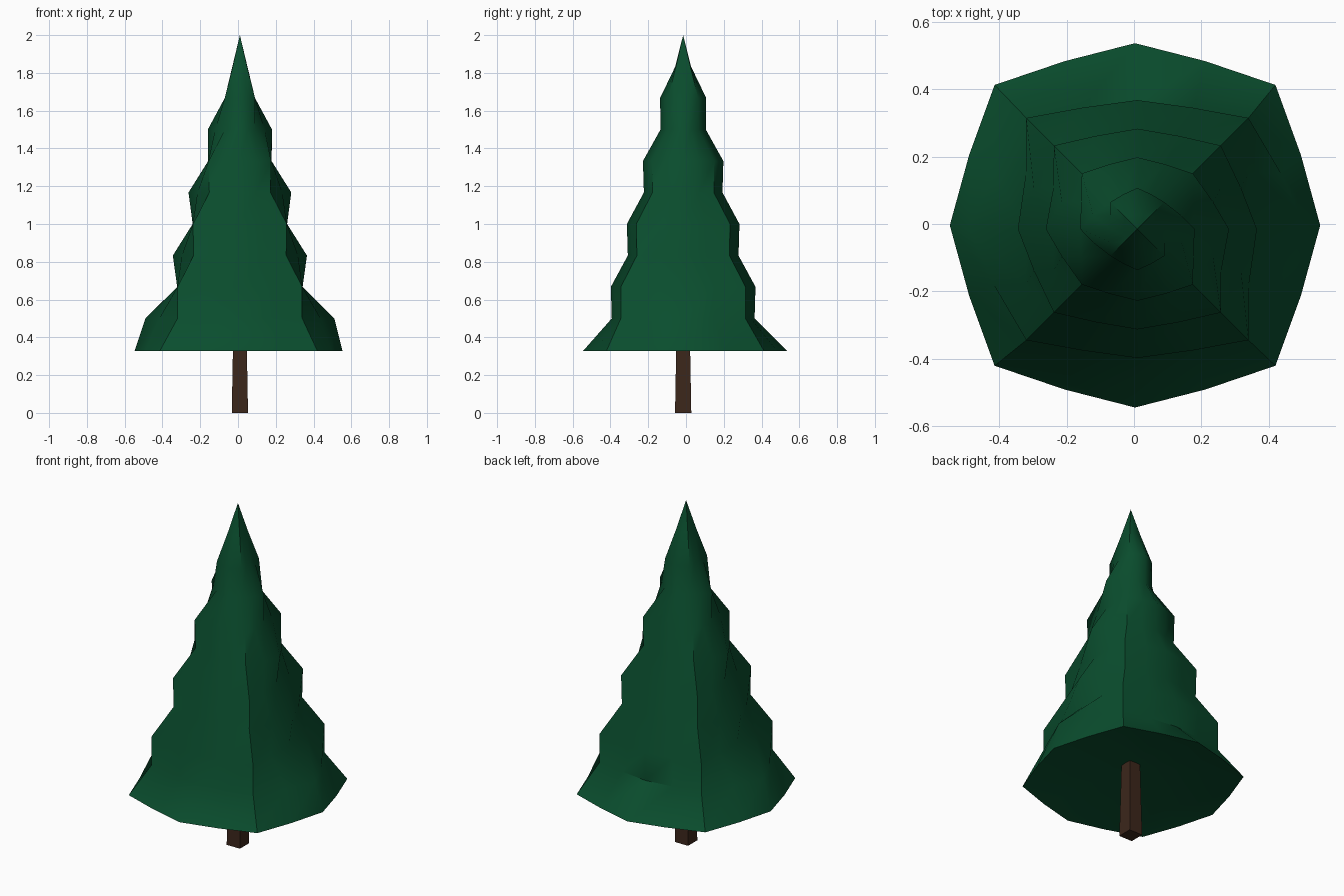
import bpy, bmesh, math

if "Cube" in bpy.data.objects:
    bpy.data.objects.remove(bpy.data.objects["Cube"])


def material(name, rgb):
    m = bpy.data.materials.new(name)
    m.diffuse_color = (*rgb, 1)
    m.use_nodes = True
    m.node_tree.nodes["Principled BSDF"].inputs["Base Color"].default_value = m.diffuse_color
    return m


def loft(name, rings, mat, bottom=None, tip=None):
    """Skin a stack of equal-sized rings, each end closed flat or to a point."""
    bm = bmesh.new()
    loops = [[bm.verts.new(p) for p in r] for r in rings]
    n = len(loops[0])
    for a, b in zip(loops, loops[1:]):
        for i in range(n):
            j = (i + 1) % n
            bm.faces.new((a[i], a[j], b[j], b[i]))
    for loop, point in ((loops[0], bottom), (loops[-1], tip)):
        if point:
            t = bm.verts.new(point)
            for i in range(n):
                bm.faces.new((loop[i], loop[(i + 1) % n], t))
        else:
            bm.faces.new(loop)
    bmesh.ops.recalc_face_normals(bm, faces=bm.faces[:])
    me = bpy.data.meshes.new(name)
    bm.to_mesh(me)
    bm.free()
    me.materials.append(mat)
    ob = bpy.data.objects.new(name, me)
    bpy.context.collection.objects.link(ob)
    return ob


def foliage_ring(z, c, mx, my, cx, cy):
    """Squarish ring of 16: corners at c, side middles bulging to mx and my."""
    pts = []
    for k in range(4):
        m = mx if k % 2 == 0 else my
        co, si = round(math.cos(k * math.pi / 2)), round(math.sin(k * math.pi / 2))
        q = c + 0.57 * (m - c)
        for u, v in ((c, -c), (q, -c / 2), (m, 0), (q, c / 2)):
            pts.append((cx + u * co - v * si, cy + u * si + v * co, z))
    return pts


# Foliage: height, corner, side bulge in x, side bulge in y
LEVELS = [
    (0.328, 0.417, 0.550, 0.541),
    (0.500, 0.330, 0.500, 0.378),
    (0.667, 0.330, 0.332, 0.383),
    (0.833, 0.245, 0.355, 0.293),
    (1.000, 0.248, 0.250, 0.298),
    (1.167, 0.162, 0.272, 0.208),
    (1.333, 0.165, 0.168, 0.213),
    (1.500, 0.080, 0.170, 0.120),
    (1.667, 0.080, 0.080, 0.122),
    (1.833, 0.038, 0.040, 0.042),
]
rings = [foliage_ring(z, c, mx, my, 0.01 if i else 0.003, -0.015 if i else -0.004)
         for i, (z, c, mx, my) in enumerate(LEVELS)]
foliage = loft("foliage", rings, material("needles", (0.003, 0.075, 0.027)),
               bottom=(0.01, -0.015, 0.44), tip=(0.01, -0.015, 2.0))


# Trunk: slightly tapered square post reaching into the hollow underside
def square(h, z):
    return [(0.01 + sx * h, -0.015 + sy * h, z)
            for sx, sy in ((-1, -1), (1, -1), (1, 1), (-1, 1))]


loft("trunk", [square(0.043, 0), square(0.035, 0.44)],
     material("bark", (0.045, 0.02, 0.011)))

# Soft sides with hard corner ridges
bpy.ops.object.select_all(action='DESELECT')
foliage.select_set(True)
bpy.context.view_layer.objects.active = foliage
bpy.ops.object.shade_smooth_by_angle(angle=math.radians(40))
